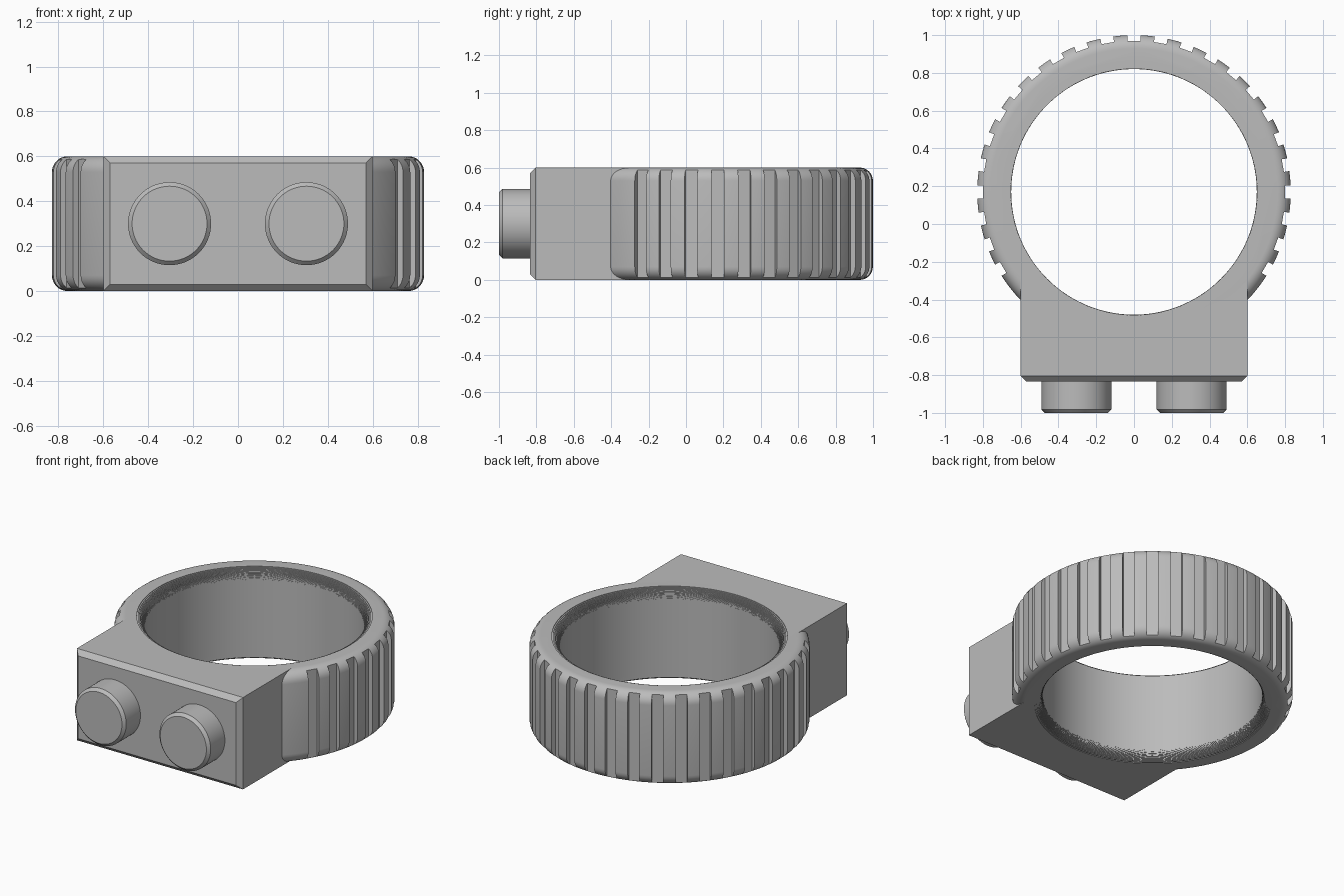
import bpy, bmesh, math
from mathutils import Matrix, Vector

cube = bpy.data.objects.get("Cube")
if cube:
    bpy.data.objects.remove(cube, do_unlink=True)

CENTRE_Y = 0.17      # axis of the ring
HEIGHT = 0.6
OUTER, HOLE, FILLET = 0.83, 0.65, 0.07
STEPS = 18           # fine stairs that round the rim of the hole

grey = bpy.data.materials.new("plain grey")
grey.use_nodes = True
COLOUR = (0.5, 0.5, 0.5, 1)
grey.diffuse_color = COLOUR
grey.node_tree.nodes["Principled BSDF"].inputs["Base Color"].default_value = COLOUR


def make_object(name, bm):
    bmesh.ops.recalc_face_normals(bm, faces=bm.faces)
    mesh = bpy.data.meshes.new(name)
    bm.to_mesh(mesh)
    bm.free()
    mesh.materials.append(grey)
    obj = bpy.data.objects.new(name, mesh)
    bpy.context.collection.objects.link(obj)
    return obj


def lathe(name, profile, segments=144):
    """Solid of revolution around the ring axis from (radius, z) points."""
    bm = bmesh.new()
    rings = []
    for r, z in profile:
        rings.append([bm.verts.new((r * math.cos(a), CENTRE_Y + r * math.sin(a), z))
                      for a in (math.tau * i / segments for i in range(segments))])
    for low, high in zip(rings, rings[1:]):
        for i in range(segments):
            j = (i + 1) % segments
            bm.faces.new((low[i], low[j], high[j], high[i]))
    bm.faces.new(rings[0][::-1])
    bm.faces.new(rings[-1])
    return make_object(name, bm)


def box(bm, low, high, matrix=Matrix()):
    low, high = Vector(low), Vector(high)
    place = Matrix.Translation((low + high) / 2) @ Matrix.Diagonal((high - low).to_4d())
    return bmesh.ops.create_cube(bm, size=1, matrix=matrix @ place)["verts"]


def combine(target, other, operation):
    mod = target.modifiers.new(operation, "BOOLEAN")
    mod.operation, mod.solver, mod.object = operation, "EXACT", other
    bpy.ops.object.select_all(action="DESELECT")
    bpy.context.view_layer.objects.active = target
    target.select_set(True)
    bpy.ops.object.modifier_apply(modifier=mod.name)
    bpy.data.objects.remove(other, do_unlink=True)


def smooth(obj):
    bpy.ops.object.select_all(action="DESELECT")
    bpy.context.view_layer.objects.active = obj
    obj.select_set(True)
    bpy.ops.object.shade_smooth_by_angle(angle=math.radians(25))


# Ring with rounded outer edges
arc = [math.pi / 2 * i / 8 for i in range(9)]
upper = [(OUTER - FILLET + FILLET * math.cos(a),
          HEIGHT - FILLET + FILLET * math.sin(a)) for a in arc]
lower = [(r, HEIGHT - z) for r, z in reversed(upper)]
ring = lathe("ring_body", lower + upper)

# Grip grooves, none where the block joins
bm = bmesh.new()
for degrees in range(-30, 211, 10):
    turn = Matrix.Translation((0, CENTRE_Y, 0)) @ Matrix.Rotation(math.radians(degrees), 4, "Z")
    box(bm, (0.8, -0.034, -0.1), (0.9, 0.034, HEIGHT + 0.1), turn)
combine(ring, make_object("groove_cutter", bm), "DIFFERENCE")

# Block with a chamfered front face
bm = bmesh.new()
box(bm, (-0.6, -0.835, 0), (0.6, 0, HEIGHT))
front = [e for e in bm.edges if all(v.co.y < -0.8 for v in e.verts)]
bmesh.ops.bevel(bm, geom=front, offset=0.03, segments=1, affect="EDGES")
combine(ring, make_object("block", bm), "UNION")

# Finger hole whose rims widen in fine stairs
stairs = []
for i in range(STEPS):
    rise = FILLET * i / STEPS
    radius = HOLE + FILLET - math.sqrt(FILLET ** 2 - rise ** 2)
    z = HEIGHT - FILLET + rise
    if stairs:
        stairs.append((stairs[-1][0], z))
    stairs.append((radius, z))
stairs.append((stairs[-1][0], HEIGHT + 0.1))
stairs = stairs[1:]
hole = lathe("hole_cutter", [(r, HEIGHT - z) for r, z in reversed(stairs)] + stairs)
combine(ring, hole, "DIFFERENCE")
smooth(ring)

# Two round studs on the front
for side, x in (("left", 0.305), ("right", -0.305)):
    bm = bmesh.new()
    place = Matrix.Translation((x, -0.9, HEIGHT / 2)) @ Matrix.Rotation(math.pi / 2, 4, "X")
    bmesh.ops.create_cone(bm, cap_ends=True, segments=64, radius1=0.185, radius2=0.185,
                          depth=0.2, matrix=place)
    rim = [e for e in bm.edges if all(v.co.y < -0.99 for v in e.verts)]
    bmesh.ops.bevel(bm, geom=rim, offset=0.018, segments=1, affect="EDGES")
    smooth(make_object(side + "_stud", bm))
